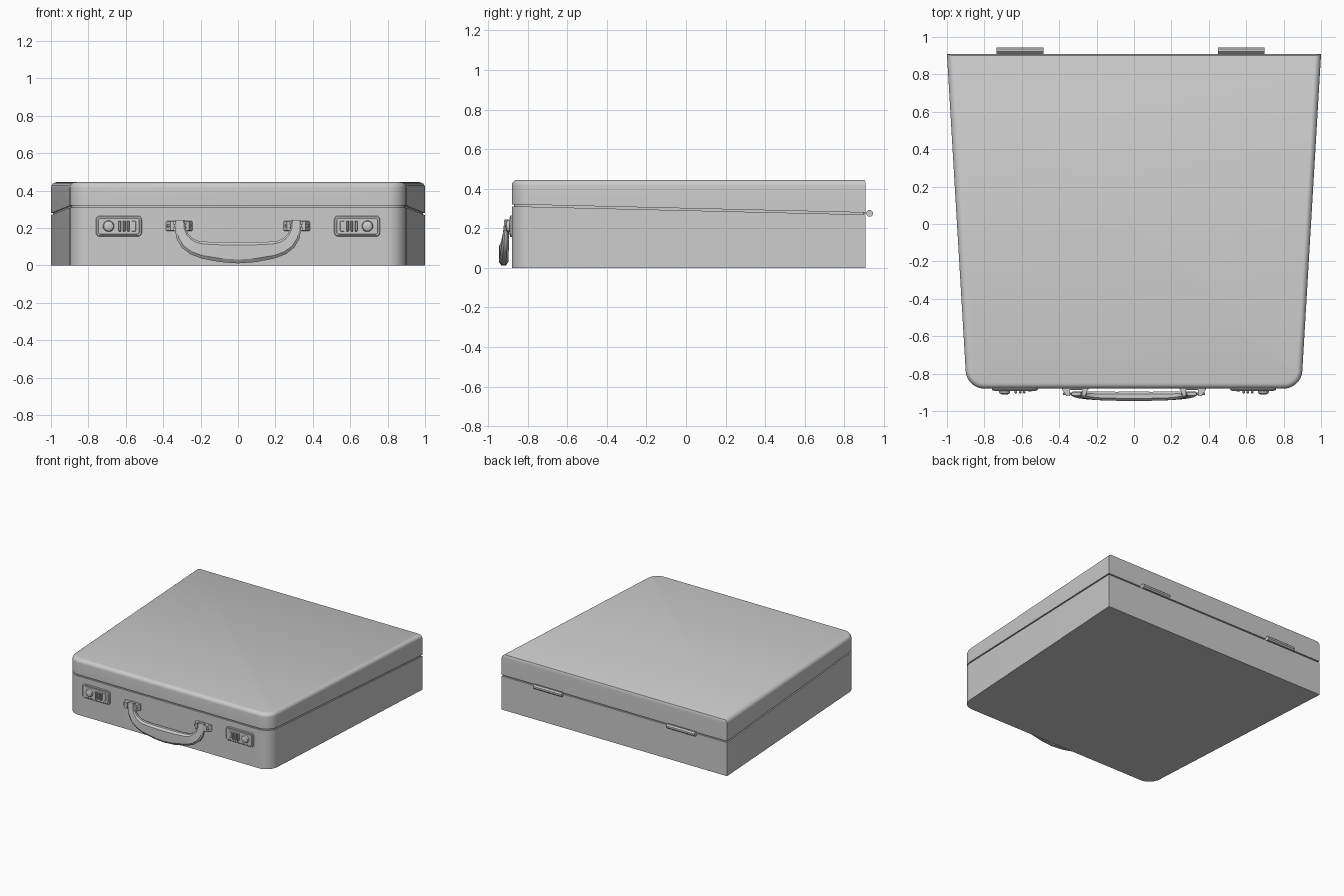
import bpy, bmesh, math

if "Cube" in bpy.data.objects:
    bpy.data.objects.remove(bpy.data.objects["Cube"])

FRONT, BACK, TOP = -0.88, 0.908, 0.445
SLOPE = math.atan(0.0592)


def loft(name, rings):
    """Closed solid through a list of equal-length point rings."""
    bm = bmesh.new()
    rows = [[bm.verts.new(p) for p in ring] for ring in rings]
    n = len(rows[0])
    for a, b in zip(rows, rows[1:]):
        for i in range(n):
            bm.faces.new((a[i], a[(i + 1) % n], b[(i + 1) % n], b[i]))
    bm.faces.new(rows[0])
    bm.faces.new(rows[-1])
    bmesh.ops.recalc_face_normals(bm, faces=bm.faces)
    me = bpy.data.meshes.new(name)
    bm.to_mesh(me)
    bm.free()
    ob = bpy.data.objects.new(name, me)
    bpy.context.collection.objects.link(ob)
    return ob


def outline(z, inset=0.0, back_inset=0.0):
    """Tapered case outline with round front corners; z is a function of y."""
    r, cx, cy, steps = 0.1 - inset, 0.80, -0.78, 9
    half = []
    for i in range(steps + 1):
        a = -math.pi / 2 + (math.pi / 2 - SLOPE) * i / steps
        half.append((cx + r * math.cos(a), cy + r * math.sin(a)))
    x, y = half[-1]
    yb = BACK - back_inset
    half.append((x + (yb - y) * math.tan(SLOPE), yb))
    pts = half + [(-x, y) for x, y in reversed(half)]
    return [(x, y, z(y)) for x, y in pts]


def round_rect(cx, cz, w, h, r, y, inset=0.0):
    pts = []
    for k, (sx, sz) in enumerate(((1, 1), (-1, 1), (-1, -1), (1, -1))):
        for i in range(5):
            a = math.pi / 2 * (k + i / 4)
            q = r - inset if r > inset else 0.001
            pts.append((cx + sx * (w / 2 - inset - q) + q * math.cos(a), y,
                        cz + sz * (h / 2 - inset - q) + q * math.sin(a)))
    return pts


def plate(name, cx, cz, w, h, r, y0, y1, rim):
    return loft(name, [round_rect(cx, cz, w, h, r, y0),
                       round_rect(cx, cz, w, h, r, y1 + rim),
                       round_rect(cx, cz, w, h, r, y1, rim)])


def disc(cx, cz, r, y, n=20):
    return [(cx + r * math.cos(math.tau * i / n), y,
             cz + r * math.sin(math.tau * i / n)) for i in range(n)]


def rod(name, x0, x1, y, z, r, n=8):
    return loft(name, [[(x, y + r * math.cos(math.tau * (i + .5) / n),
                         z + r * math.sin(math.tau * (i + .5) / n))
                        for i in range(n)] for x in (x0, x1)])


def seam(off):
    return lambda y: 0.316 - (y - FRONT) * 0.0235 + off


def level(z):
    return lambda y: z


# case shells and the recessed seam strip
loft("case_base", [outline(level(0)), outline(seam(-0.005))])
loft("seam_strip", [outline(seam(-0.012), 0.01, 0.01),
                    outline(seam(0.012), 0.01, 0.01)])
lid = [outline(seam(0.005))]
for i in range(7):
    a = math.pi / 2 * i / 6
    c, s = 1 - math.cos(a), 1 - math.sin(a)
    lid.append(outline(level(TOP - 0.03 * s), 0.03 * c, 0.008 * c))
loft("case_lid", lid)

for s, side in ((-1, "left"), (1, "right")):
    # combination lock: plate, push button, number wheels, slider
    plate(side + "_lock_plate", s * 0.637, 0.21, 0.245, 0.11, 0.02, -0.875, -0.889, 0.004)
    plate(side + "_lock_panel", s * 0.637, 0.21, 0.222, 0.088, 0.014, -0.885, -0.892, 0.002)
    loft(side + "_lock_button", [disc(s * 0.692, 0.21, r, y) for r, y in
         ((0.03, -0.885), (0.03, -0.898), (0.026, -0.906), (0.016, -0.911), (0.006, -0.912))])
    for k in range(3):
        plate(f"{side}_lock_wheel_{k}", s * (0.632 - 0.023 * k), 0.21, 0.014, 0.056,
              0.004, -0.885, -0.906, 0.004)
    plate(side + "_lock_slider", s * 0.557, 0.21, 0.022, 0.056, 0.005, -0.885, -0.895, 0.002)

    # handle bracket: back plate, two sloping ears, pin
    plate(side + "_bracket_plate", s * 0.314, 0.21, 0.14, 0.054, 0.006, -0.875, -0.888, 0.003)
    for e, outer, inner in (("outer", 0.383, 0.341), ("inner", 0.246, 0.278)):
        tip = outer + (inner - outer) * 0.5
        loft(f"{side}_bracket_{e}_ear",
             [[(s * outer, -0.886, z), (s * tip, -0.919, z),
               (s * inner, -0.919, z), (s * inner, -0.886, z)] for z in (0.187, 0.236)])
    rod(side + "_bracket_pin", s * 0.25, s * 0.38, -0.908, 0.212, 0.008)

# handle grip: chamfered section between inner and outer contours
half = [  # inner x, inner z, outer x, outer z, centre y, half depth
    (0.284, 0.243, 0.335, 0.243, -0.908, 0.010),
    (0.280, 0.200, 0.337, 0.190, -0.909, 0.013),
    (0.266, 0.168, 0.327, 0.140, -0.911, 0.016),
    (0.243, 0.145, 0.300, 0.095, -0.914, 0.019),
    (0.215, 0.132, 0.255, 0.060, -0.917, 0.021),
    (0.180, 0.127, 0.195, 0.037, -0.919, 0.023),
    (0.090, 0.125, 0.095, 0.018, -0.921, 0.024),
]
stations = half + [(0, 0.125, 0, 0.011, -0.921, 0.025)]
stations += [(-p[0], p[1], -p[2], *p[3:]) for p in reversed(half)]
section = [(0, 0.45), (0.14, 1), (0.5, 1), (0.82, 1), (1, 0.45),
           (1, -0.45), (0.82, -1), (0.5, -1), (0.14, -1), (0, -0.45)]
loft("handle_grip", [[(ix + (ox - ix) * t, cy - hd * d, iz + (oz - iz) * t)
                      for t, d in section] for ix, iz, ox, oz, cy, hd in stations])

# rear hinges: barrel and leaf
for side, x in (("left", -0.61), ("right", 0.573)):
    rod(side + "_hinge_barrel", x - 0.125, x + 0.125, 0.928, 0.275, 0.018)
    loft(side + "_hinge_leaf", [[(x + d, y, z) for y, z in
         ((0.89, 0.271), (0.925, 0.271), (0.925, 0.279), (0.89, 0.279))]
        for d in (-0.125, 0.125)])

# smooth rounded surfaces, keep edges crisp
for ob in bpy.data.objects:
    ob.select_set(True)
bpy.context.view_layer.objects.active = bpy.data.objects["case_lid"]
bpy.ops.object.shade_smooth_by_angle(angle=math.radians(30))
